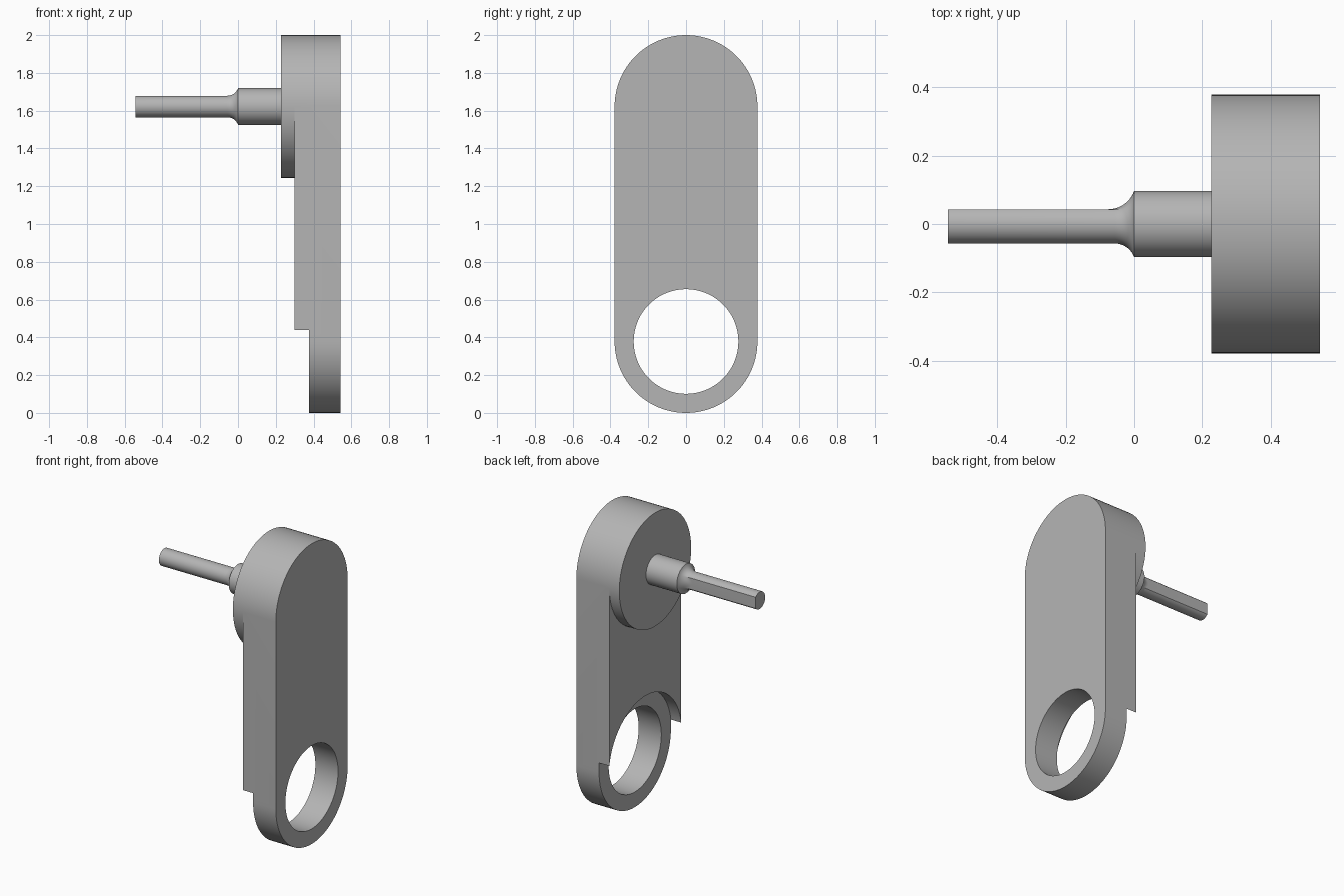
import bpy
import bmesh
from math import sin, cos, pi, acos, radians

R = 0.378            # end radius of the arm
Z_LOW, Z_TOP = R, 2 - R
SEG = 96

default = bpy.data.objects.get("Cube")
if default:
    bpy.data.objects.remove(default)

grey = bpy.data.materials.new("plain grey")
grey.use_nodes = True
GREY = (0.46, 0.46, 0.46, 1)
grey.diffuse_color = GREY
grey.node_tree.nodes["Principled BSDF"].inputs["Base Color"].default_value = GREY


def loft(name, rings):
    """Skin a list of equal rings and cap both ends."""
    bm = bmesh.new()
    loops = [[bm.verts.new(p) for p in ring] for ring in rings]
    n = len(loops[0])
    for a, b in zip(loops, loops[1:]):
        for i in range(n):
            j = (i + 1) % n
            bm.faces.new((a[i], a[j], b[j], b[i]))
    bm.faces.new(loops[0])
    bm.faces.new(loops[-1])
    bmesh.ops.recalc_face_normals(bm, faces=bm.faces)
    mesh = bpy.data.meshes.new(name)
    bm.to_mesh(mesh)
    bm.free()
    mesh.materials.append(grey)
    obj = bpy.data.objects.new(name, mesh)
    bpy.context.collection.objects.link(obj)
    return obj


def prism(name, outline, x0, x1):
    return loft(name, [[(x, y, z) for y, z in outline] for x in (x0, x1)])


def arc(z, r, start, end, n):
    return [(r * cos(start + (end - start) * i / n),
             z + r * sin(start + (end - start) * i / n)) for i in range(n + 1)]


def disc(name, z, r, x0, x1):
    return prism(name, arc(z, r, 0, 2 * pi, SEG)[:-1], x0, x1)


def activate(obj):
    bpy.ops.object.select_all(action='DESELECT')
    obj.select_set(True)
    bpy.context.view_layer.objects.active = obj


def combine(obj, tool, operation):
    activate(obj)
    mod = obj.modifiers.new(operation, 'BOOLEAN')
    mod.operation, mod.object, mod.solver = operation, tool, 'EXACT'
    bpy.ops.object.modifier_apply(modifier=mod.name)
    bpy.data.objects.remove(tool)


# Arm: rounded bar with a raised boss, a shallow round step and an eye
outline = arc(Z_TOP, R, 0, pi, SEG // 2) + arc(Z_LOW, R, pi, 2 * pi, SEG // 2)
arm = prism("crank_arm", outline, 0.30, 0.543)
combine(arm, disc("boss", Z_TOP, R, 0.227, 0.30), 'UNION')
combine(arm, disc("step_cutter", Z_LOW, 0.383, 0.2, 0.376), 'DIFFERENCE')
combine(arm, disc("eye_cutter", Z_LOW, 0.277, 0.2, 0.7), 'DIFFERENCE')

# Spindle: D-shaped shaft that flares into a round collar
SHAFT, FLAT, COLLAR = 0.057, 0.043, 0.097
edge = acos(FLAT / SHAFT)
angles = [-edge + 2 * edge * i / 16 for i in range(16)]
angles += [edge + (2 * pi - 2 * edge) * i / 48 for i in range(48)]


def section(x, t=0.0):
    """Ring of the spindle; t runs from 0 (shaft) to 1 (collar)."""
    sweep = radians(71) * t
    ring = []
    for a in angles:
        base = min(SHAFT, FLAT / cos(a)) if cos(a) > 0 else SHAFT
        fillet = (COLLAR - base) / (1 - cos(radians(71)))
        r = base + fillet * (1 - cos(sweep))
        dx = fillet * (sin(sweep) - sin(radians(71))) if x is None else x
        ring.append((dx, r * cos(a), Z_TOP + r * sin(a)))
    return ring


spindle = loft("spindle", [section(-0.543)]
               + [section(None, i / 10) for i in range(11)]
               + [section(0.23, 1)])

for obj in (arm, spindle):
    activate(obj)
    bpy.ops.object.shade_smooth_by_angle(angle=radians(25))
